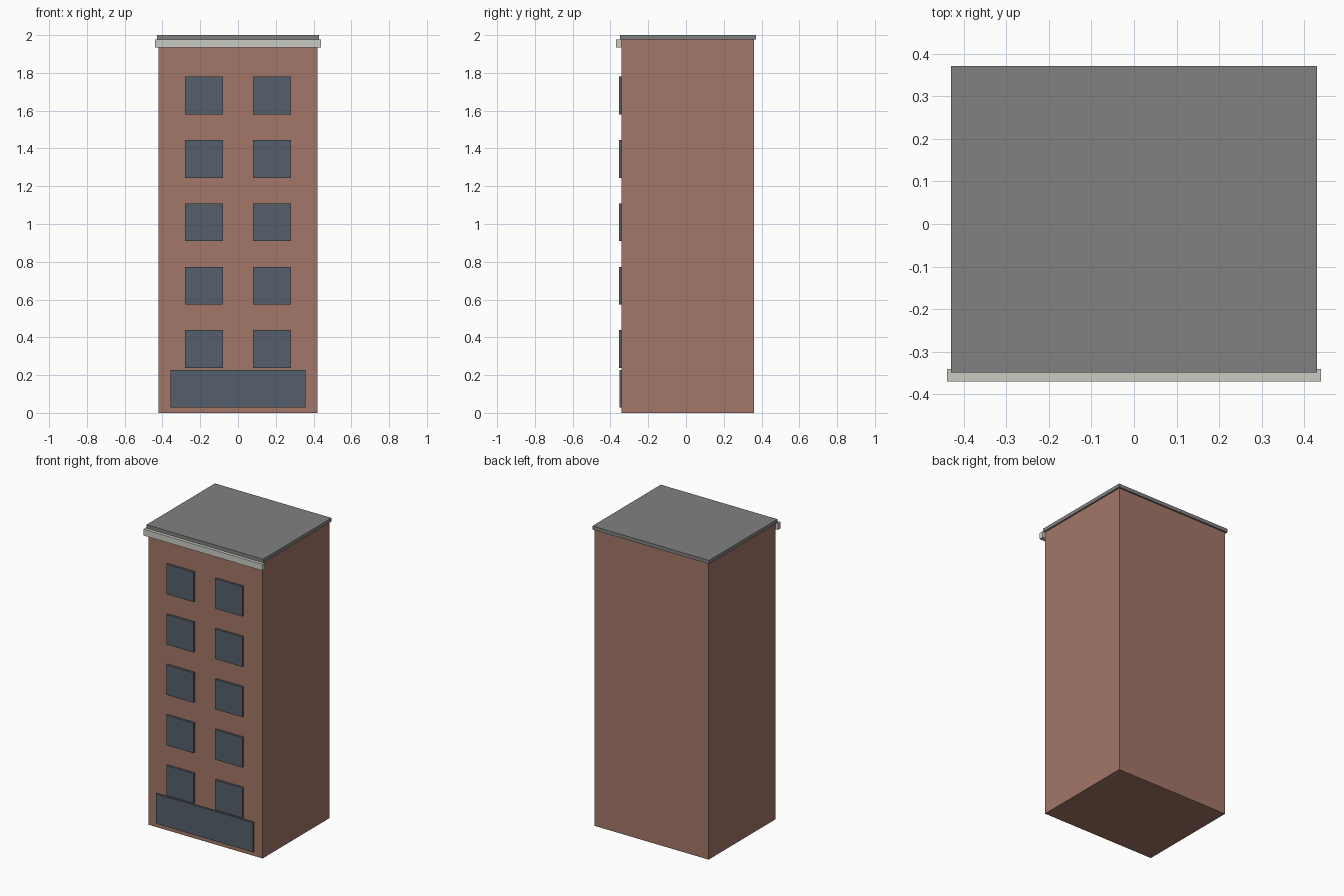
import bpy

if "Cube" in bpy.data.objects:
    bpy.data.objects.remove(bpy.data.objects["Cube"])


def material(name, rgb):
    m = bpy.data.materials.new(name)
    m.diffuse_color = (*rgb, 1)
    m.use_nodes = True
    m.node_tree.nodes["Principled BSDF"].inputs["Base Color"].default_value = m.diffuse_color
    return m


brick = material("brick", (0.37, 0.18, 0.135))
glass = material("glass", (0.09, 0.115, 0.15))
stone = material("stone", (0.60, 0.60, 0.56))
slate = material("slate", (0.22, 0.22, 0.225))


def box(name, x, y, z, mat):
    """Box spanning the given (min, max) ranges."""
    spans = (x, y, z)
    bpy.ops.mesh.primitive_cube_add(size=1, location=[(a + b) / 2 for a, b in spans])
    ob = bpy.context.object
    ob.name = name
    ob.scale = [b - a for a, b in spans]
    bpy.ops.object.transform_apply(location=False, rotation=False, scale=True)
    ob.data.materials.append(mat)
    return ob


# Main block, roof slab and front cornice
box("walls", (-0.42, 0.42), (-0.341, 0.361), (0, 1.976), brick)
box("roof", (-0.43, 0.43), (-0.349, 0.371), (1.976, 2.0), slate)
box("cornice", (-0.439, 0.439), (-0.37, -0.341), (1.934, 1.976), stone)

# Shop front at street level
box("shop_front", (-0.358, 0.358), (-0.352, -0.341), (0.029, 0.227), glass)

# Five storeys of paired windows
for floor in range(5):
    z = 0.338 + floor * 0.3355
    for side, x in (("left", -0.18), ("right", 0.18)):
        box(f"window_{side}_{floor + 1}", (x - 0.1, x + 0.1),
            (-0.355, -0.341), (z - 0.1, z + 0.1), glass)
